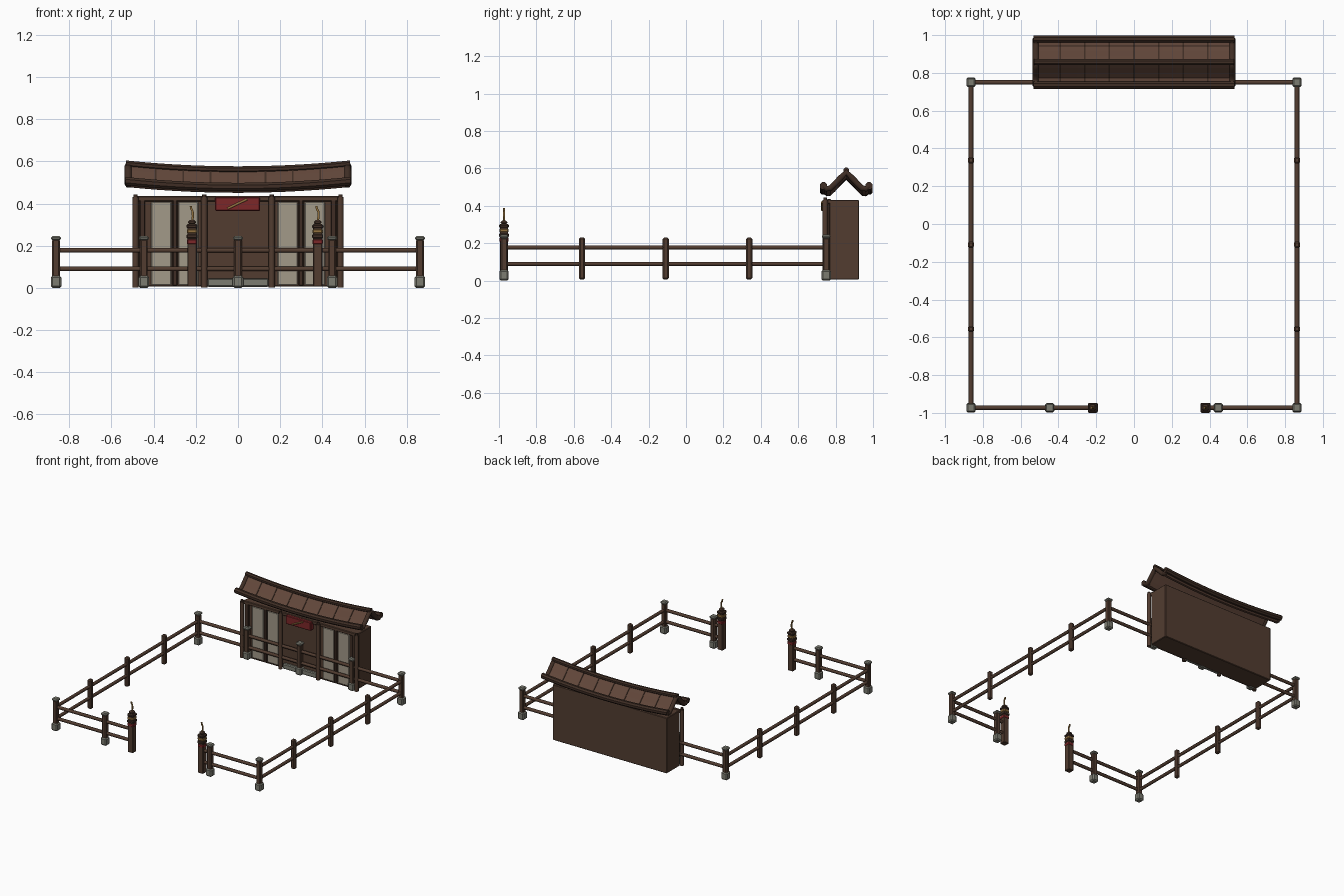
import bpy, bmesh, math
from mathutils import Matrix, Vector

if "Cube" in bpy.data.objects:
    bpy.data.objects.remove(bpy.data.objects["Cube"])


def material(name, rgb):
    m = bpy.data.materials.new(name)
    m.diffuse_color = (*rgb, 1)
    m.use_nodes = True
    m.node_tree.nodes["Principled BSDF"].inputs["Base Color"].default_value = m.diffuse_color
    return m


WOOD = material("wood", (0.085, 0.046, 0.03))
DARK = material("dark_wood", (0.05, 0.027, 0.018))
ROOF = material("roof_wood", (0.12, 0.062, 0.042))
STONE = material("stone", (0.2, 0.2, 0.165))
PAPER = material("paper", (0.36, 0.32, 0.25))
RED = material("red", (0.2, 0.02, 0.022))
GOLD = material("gold", (0.3, 0.17, 0.05))


def finish(name, bm, mat):
    bmesh.ops.recalc_face_normals(bm, faces=bm.faces)
    me = bpy.data.meshes.new(name)
    bm.to_mesh(me)
    bm.free()
    me.materials.append(mat)
    ob = bpy.data.objects.new(name, me)
    bpy.context.collection.objects.link(ob)
    return ob


def box(name, x, y, z, mat, bevel=0.004):
    """Bevelled box from (min, max) ranges."""
    bm = bmesh.new()
    size = [r[1] - r[0] for r in (x, y, z)]
    mid = [(r[1] + r[0]) / 2 for r in (x, y, z)]
    bmesh.ops.create_cube(bm, size=1, matrix=Matrix.Translation(mid) @ Matrix.Diagonal((*size, 1)))
    if bevel:
        bmesh.ops.bevel(bm, geom=bm.edges[:], offset=bevel, segments=1, affect='EDGES')
    return finish(name, bm, mat)


def block(name, x, y, z0, z1, w, mat, bevel=0.004):
    return box(name, (x - w / 2, x + w / 2), (y - w / 2, y + w / 2), (z0, z1), mat, bevel)


def tube(name, pts, r, mat, sides=2):
    """Round bar through a list of points."""
    cu = bpy.data.curves.new(name, 'CURVE')
    cu.dimensions = '3D'
    cu.bevel_depth, cu.bevel_resolution, cu.use_fill_caps = r, sides, True
    sp = cu.splines.new('POLY')
    sp.points.add(len(pts) - 1)
    for p, co in zip(sp.points, pts):
        p.co = (*co, 1)
    cu.materials.append(mat)
    ob = bpy.data.objects.new(name, cu)
    bpy.context.collection.objects.link(ob)
    return ob


# ---- fence ----
FX, FRONT, BACK = 0.863, -0.973, 0.75
RAILS = (0.09, 0.178)


def stone_post(name, x, y):
    block(name + "_base", x, y, 0, 0.058, 0.05, STONE, 0.008)
    block(name + "_shaft", x, y, 0.05, 0.23, 0.036, WOOD, 0.006)
    block(name + "_cap", x, y, 0.226, 0.246, 0.047, STONE, 0.007)


def rails(name, a, b):
    for z in RAILS:
        tube(name, [(*a, z), (*b, z)], 0.012, WOOD, 1)


for s in (-1, 1):
    stone_post("front_corner_post", s * FX, FRONT)
    stone_post("back_corner_post", s * FX, BACK)
    stone_post("front_post", s * 0.446, FRONT)
    stone_post("back_post", s * 0.446, BACK)
    rails("side_rail", (s * FX, FRONT), (s * FX, BACK))
    for y in (-0.556, -0.109, 0.338):
        block("side_post", s * FX, y, 0.006, 0.23, 0.034, WOOD, 0.008)
stone_post("back_middle_post", 0, BACK)
rails("back_rail", (-FX, BACK), (FX, BACK))
rails("front_left_rail", (-FX, FRONT), (-0.218, FRONT))
rails("front_right_rail", (0.378, FRONT), (FX, FRONT))

# ---- gate posts with coloured bands and a curved finial ----
for x in (-0.218, 0.378):
    block("gate_post", x, FRONT, 0.006, 0.29, 0.045, WOOD)
    block("gate_red_band", x, FRONT, 0.205, 0.232, 0.049, RED, 0.005)
    block("gate_collar", x, FRONT, 0.234, 0.254, 0.052, DARK)
    block("gate_gold_band", x, FRONT, 0.256, 0.28, 0.05, GOLD, 0.006)
    block("gate_cap", x, FRONT, 0.28, 0.303, 0.053, DARK, 0.007)
    block("gate_cap_top", x, FRONT, 0.30, 0.322, 0.036, WOOD, 0.008)
    tube("gate_finial", [(x, FRONT, 0.31), (x + 0.004, FRONT, 0.34), (x + 0.003, FRONT, 0.362),
                         (x - 0.004, FRONT, 0.376), (x - 0.006, FRONT, 0.388)], 0.006, GOLD, 1)

# ---- pavilion walls ----
WALL = 0.766
box("pavilion_body", (-0.485, 0.485), (WALL, 0.925), (0.006, 0.432), WOOD)
box("lintel", (-0.485, 0.485), (0.752, 0.775), (0.41, 0.436), WOOD)
box("door_step", (-0.145, 0.145), (0.745, 0.775), (0.005, 0.045), STONE, 0.006)
for s in (-1, 1):
    for px in (0.16, 0.486):
        x = s * px
        tube("pavilion_post", [(x, 0.744, 0.003), (x, 0.744, 0.43)], 0.015, WOOD)
        tube("pavilion_post_tip", [(x, 0.744, 0.425), (x, 0.744, 0.444)], 0.01, DARK)
    box("side_stile", sorted((s * 0.44, s * 0.466)), (0.752, 0.77), (0.01, 0.42), DARK, 0.003)
    box("middle_stile", sorted((s * 0.288, s * 0.31)), (0.752, 0.77), (0.01, 0.42), DARK, 0.003)
    for a, b in ((0.188, 0.282), (0.316, 0.412)):
        box("paper_panel", sorted((s * a, s * b)), (0.757, 0.775), (0.014, 0.408), PAPER, 0.003)
    box("panel_sill", sorted((s * 0.17, s * 0.47)), (0.758, 0.772), (0.006, 0.014), DARK, 0)

# ---- sign with a slanted gold bar ----
box("sign_board", (-0.108, 0.104), (0.73, 0.77), (0.365, 0.43), RED)
tube("sign_bar", [(-0.05, 0.728, 0.376), (0.042, 0.728, 0.42)], 0.006, GOLD, 1)

# ---- roof: profiles swept along x, sagging in the middle ----
RY, RX = 0.857, 0.525
HALF = [(0.123, 0.507), (0.106, 0.492), (0.085, 0.494), (0.06, 0.518), (0.03, 0.55)]
PROFILE = [(RY - d, z) for d, z in HALF] + [(RY, 0.58)] + [(RY + d, z) for d, z in HALF[::-1]]


def sag(x):
    return 0.027 * (1 - (x / RX) ** 2)


def sweep(name, prof, x0, x1, steps, mat):
    bm = bmesh.new()
    rings = []
    for i in range(steps + 1):
        x = x0 + (x1 - x0) * i / steps
        rings.append([bm.verts.new((x, y, z - sag(x))) for y, z in prof])
    n = len(prof)
    for a, b in zip(rings, rings[1:]):
        for j in range(n):
            bm.faces.new((a[j], a[(j + 1) % n], b[(j + 1) % n], b[j]))
    bm.faces.new(rings[0])
    bm.faces.new(rings[-1])
    return finish(name, bm, mat)


def slab(top, bottom):
    return [(y, z + top) for y, z in PROFILE] + [(y, z + bottom) for y, z in PROFILE[::-1]]


def octagon(y, z, r):
    return [(y + r * math.cos(math.pi * (k + 0.5) / 4), z + r * math.sin(math.pi * (k + 0.5) / 4))
            for k in range(8)]


sweep("roof_slab", slab(0.008, -0.014), -RX, RX, 14, ROOF)
sweep("ridge_beam", octagon(RY, 0.588, 0.017), -0.53, 0.53, 14, DARK)
for s in (-1, 1):
    sweep("eave_beam", octagon(RY + s * 0.122, 0.506, 0.021), -0.533, 0.533, 14, DARK)
    tube("gable_trim", [(s * 0.52, y, z) for y, z in PROFILE], 0.018, DARK, 1)
for k in range(-3, 4):
    x = k * 0.13
    sweep("roof_rib", slab(0.012, 0.0), x - 0.004, x + 0.004, 1, DARK)
